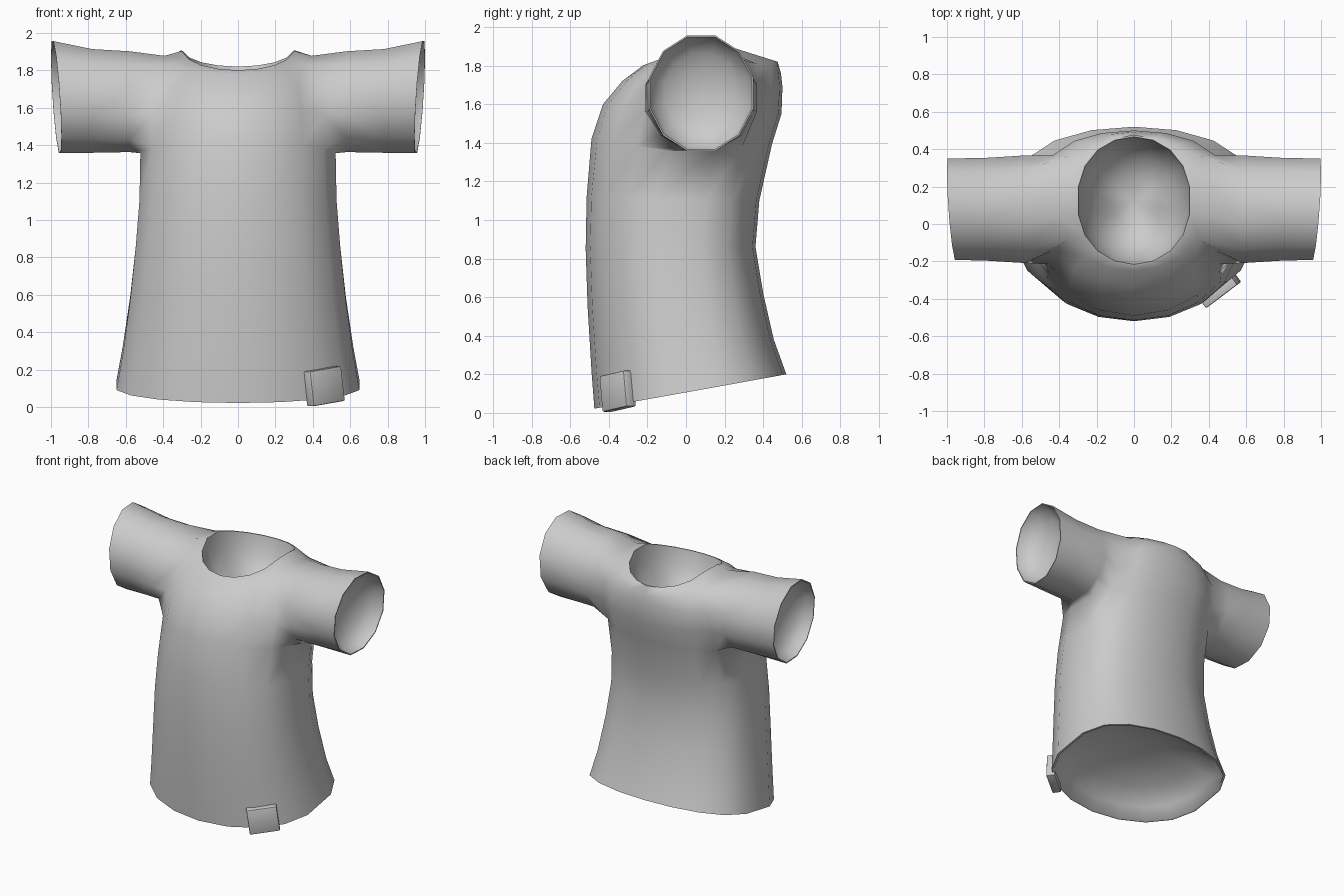
import bpy, bmesh, math
from mathutils import Matrix, Vector

cube = bpy.data.objects.get("Cube")
if cube:
    bpy.data.objects.remove(cube, do_unlink=True)

fabric = bpy.data.materials.new("grey_fabric")
fabric.use_nodes = True
grey = (0.6, 0.6, 0.6, 1)
fabric.diffuse_color = grey
fabric.node_tree.nodes["Principled BSDF"].inputs["Base Color"].default_value = grey


def make_object(name, bm, sharp_angle):
    mesh = bpy.data.meshes.new(name)
    bm.to_mesh(mesh)
    bm.free()
    mesh.materials.append(fabric)
    obj = bpy.data.objects.new(name, mesh)
    bpy.context.collection.objects.link(obj)
    bpy.ops.object.select_all(action="DESELECT")
    obj.select_set(True)
    bpy.context.view_layer.objects.active = obj
    bpy.ops.object.shade_smooth_by_angle(angle=math.radians(sharp_angle))


# Torso sections: z at front, side and back, half width, front y, back y,
# and fullness of front and back (smaller is squarer)
SECTIONS = [
    (0.022, 0.11, 0.20, 0.66, -0.475, 0.52, 0.88, 0.6),
    (0.22, 0.30, 0.38, 0.625, -0.49, 0.455, 0.88, 0.6),
    (0.55, 0.58, 0.62, 0.585, -0.51, 0.40, 0.88, 0.58),
    (0.85, 0.86, 0.86, 0.555, -0.52, 0.36, 0.88, 0.56),
    (1.12, 1.10, 1.10, 0.535, -0.515, 0.38, 0.9, 0.56),
    (1.42, 1.345, 1.39, 0.53, -0.49, 0.445, 1.02, 0.58),
    (1.60, 1.52, 1.55, 0.53, -0.43, 0.495, 0.9, 0.58),
    (1.72, 1.71, 1.69, 0.50, -0.33, 0.50, 0.88, 0.55),
    (1.78, 1.905, 1.76, 0.40, -0.25, 0.492, 0.88, 0.6),
    (1.80, 1.93, 1.82, 0.31, -0.225, 0.475, 0.88, 0.88),
]
# Sleeve sections: x, half depth, z centre, half height, slant of the opening
SLEEVE = [
    (0.58, 0.298, 1.633, 0.279, 0.0),
    (0.78, 0.285, 1.637, 0.287, 0.0),
    (0.972, 0.28, 1.657, 0.31, 0.02),
]
SIDES, AROUND = 18, 12
UNDERARM, SHOULDER = 5, 8

bm = bmesh.new()


def torso_ring(z_front, z_side, z_back, width, y_front, y_back, front, back):
    ring = []
    middle, depth = (y_front + y_back) / 2, (y_back - y_front) / 2
    for i in range(SIDES):
        a = math.tau * (i + 0.5) / SIDES
        s = math.sin(a)
        z_end, power = (z_back, back) if s > 0 else (z_front, front)
        reach = abs(s) ** power
        y = middle + depth * math.copysign(reach, s)
        z = z_side + (z_end - z_side) * reach
        ring.append(bm.verts.new((width * math.cos(a), y, z)))
    return ring


def bridge(lower, upper, skip=()):
    n = len(lower)
    for i in range(n):
        if i not in skip:
            j = (i + 1) % n
            bm.faces.new((lower[i], lower[j], upper[j], upper[i]))


def hollow(border, inward):
    """Thin rim and a rounded hollow closing an opening."""
    centre = sum((v.co for v in border), Vector()) / len(border)
    inward = Vector(inward)
    last = border
    for t in (0, 22, 45, 67):
        scale = 0.975 * math.cos(math.radians(t))
        sink = inward * math.sin(math.radians(t))
        ring = [bm.verts.new(centre + (v.co - centre) * scale + sink) for v in border]
        bridge(last, ring)
        last = ring
    tip = bm.verts.new(centre + inward)
    for a, b in zip(last, last[1:] + last[:1]):
        bm.faces.new((a, b, tip))


# Torso with an arm hole three columns wide on each side
rings = [torso_ring(*section) for section in SECTIONS]
arm_columns = {16, 17, 0, 7, 8, 9}
for r in range(len(rings) - 1):
    bridge(rings[r], rings[r + 1], arm_columns if UNDERARM <= r < SHOULDER else ())
hollow(rings[0], (0, 0, 0.23))
hollow(rings[-1], (0, 0, -0.35))

# Sleeves grow out of the arm hole borders
for side in (1, -1):
    cols = [i % SIDES if side > 0 else 8 - i for i in (-2, -1, 0, 1)]
    border = [rings[UNDERARM][c] for c in cols]
    border += [rings[r][cols[-1]] for r in range(UNDERARM + 1, SHOULDER)]
    border += [rings[SHOULDER][c] for c in reversed(cols)]
    border += [rings[r][cols[0]] for r in range(SHOULDER - 1, UNDERARM, -1)]
    for x, depth, z_mid, height, slant in SLEEVE:
        ring = []
        for j in range(AROUND):
            a = math.tau * (j - 1.5) / AROUND - math.pi / 2
            c, s = math.cos(a), math.sin(a)
            ring.append(bm.verts.new((side * (x + slant * (c + s)),
                                      0.079 + depth * c, z_mid + height * s)))
        bridge(border, ring)
        border = ring
    hollow(border, (-0.16 * side, 0, 0))

bmesh.ops.recalc_face_normals(bm, faces=bm.faces[:])
make_object("shirt", bm, 65)

# Small tag folded over the front hem
bm = bmesh.new()
bmesh.ops.create_cube(bm, size=1)
place = (Matrix.Translation((0.46, -0.354, 0.112))
         @ Matrix.Rotation(math.radians(37), 4, "Z")
         @ Matrix.Rotation(math.radians(-8), 4, "Y")
         @ Matrix.Diagonal((0.212, 0.065, 0.188, 1)))
bm.transform(place)
bmesh.ops.bevel(bm, geom=bm.edges[:], offset=0.008, segments=2, profile=0.5, affect="EDGES")
make_object("hem_tag", bm, 35)
